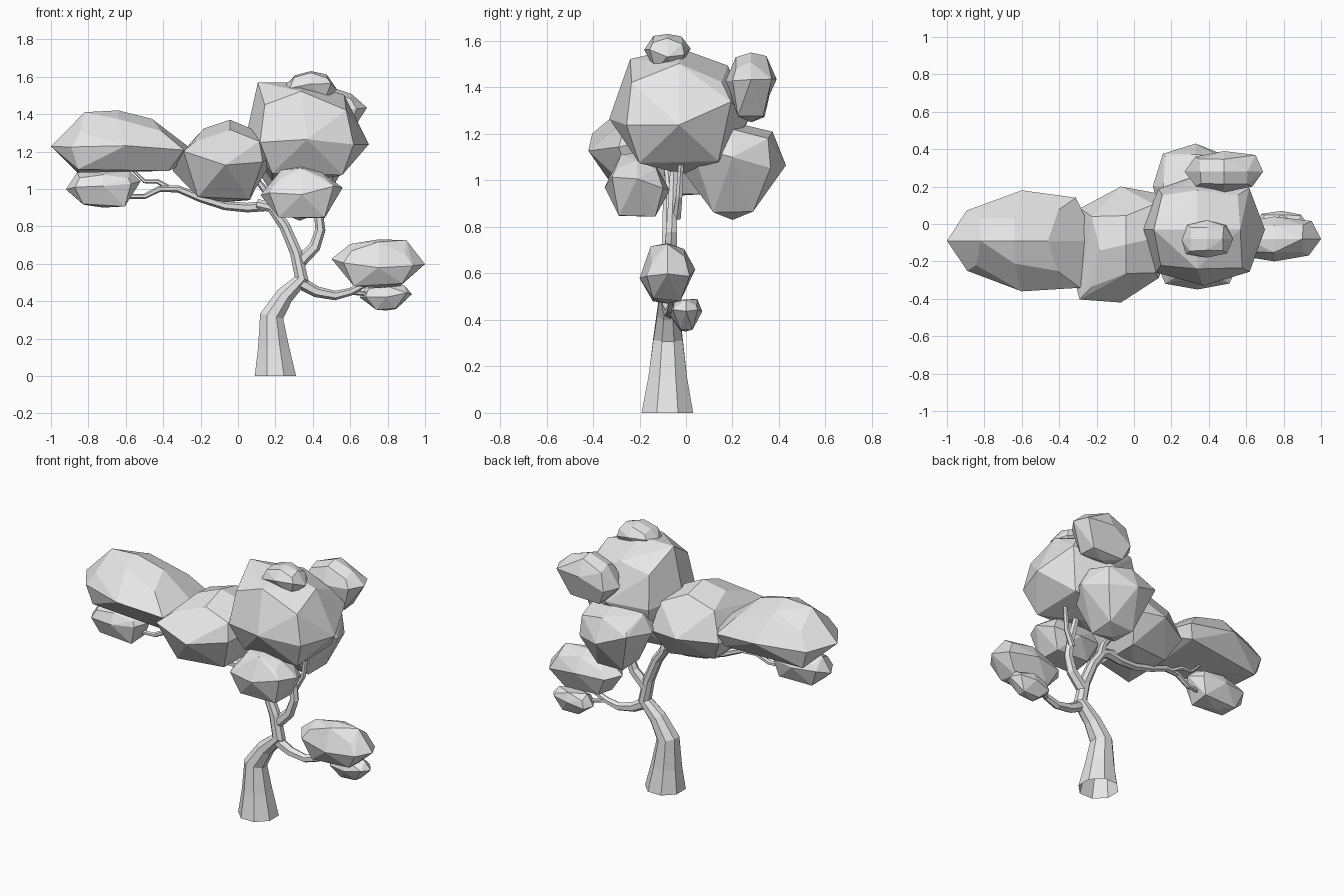
import bpy
import bmesh
import math
import random
from mathutils import Vector

random.seed(4)

cube = bpy.data.objects.get("Cube")
if cube:
    bpy.data.objects.remove(cube, do_unlink=True)

# One plain grey for the whole tree
grey = bpy.data.materials.new("plain_grey")
grey.use_nodes = True
tone = (.8, .8, .8, 1)
grey.diffuse_color = tone
grey.node_tree.nodes["Principled BSDF"].inputs["Base Color"].default_value = tone


def finish(name, bm):
    bmesh.ops.recalc_face_normals(bm, faces=bm.faces[:])
    mesh = bpy.data.meshes.new(name)
    bm.to_mesh(mesh)
    bm.free()
    mesh.materials.append(grey)
    obj = bpy.data.objects.new(name, mesh)
    bpy.context.collection.objects.link(obj)


def foliage(name, centre, half, waist=0, top=.6, bottom=.65, taper=0, skew=0, lean=0):
    """Faceted leaf clump: an eight-cornered waist with smaller rings above and below."""
    bm = bmesh.new()

    def corner(k, scale, height, shift=0):
        # Diagonal corners vary, so that the plan is irregular
        reach = scale * (random.uniform(1, 1.15) if k % 2 else 1)
        angle = math.tau * k / 8
        x = reach * math.cos(angle)
        y = reach * math.sin(angle) * (1 + taper * x) + skew * x
        place = (x + shift, y, height)
        bm.verts.new([c + p * h for c, p, h in zip(centre, place, half)])

    for k in range(8):
        corner(k, 1, waist + random.uniform(-.25, .25))
        if k % 2:
            corner(k, (1 + top) / 2, (1 + waist) / 2 + random.uniform(-.1, .1), lean / 2)
            corner(k, bottom, random.uniform(-1, -.8))
        else:
            corner(k, top, random.uniform(.7, 1), lean)
    corner(0, 0, 1, lean)
    corner(0, 0, -1)

    hull = bmesh.ops.convex_hull(bm, input=bm.verts[:])
    spare = {g for g in hull["geom_interior"] + hull["geom_unused"]
             if isinstance(g, bmesh.types.BMVert)}
    bmesh.ops.delete(bm, geom=list(spare), context="VERTS")
    # Merge nearly flat neighbours into larger facets
    bmesh.ops.dissolve_limit(bm, angle_limit=math.radians(9),
                             verts=bm.verts[:], edges=bm.edges[:])
    finish(name, bm)


def limb(name, path, depth, radius, sides=6, ease=1):
    """Tapered tube through (x, z) stations; depth and radius run from start to end."""
    bm = bmesh.new()
    last = len(path) - 1
    spots = [Vector((x, depth[0] + (depth[1] - depth[0]) * i / last, z))
             for i, (x, z) in enumerate(path)]
    rings = []
    for i, spot in enumerate(spots):
        along = (spots[min(i + 1, last)] - spots[max(i - 1, 0)]).normalized()
        side = Vector((0, 1, 0))
        side = (side - along * side.dot(along)).normalized()
        other = along.cross(side)
        thick = radius[1] + (radius[0] - radius[1]) * (1 - i / last) ** ease
        ring = []
        for k in range(sides):
            angle = math.tau * (k + .5) / sides
            place = spot + (side * math.cos(angle) + other * math.sin(angle)) * thick
            if spot.z == 0:
                place.z = 0
            ring.append(bm.verts.new(place))
        rings.append(ring)
    for lower, upper in zip(rings, rings[1:]):
        for k in range(sides):
            n = (k + 1) % sides
            bm.faces.new((lower[k], lower[n], upper[n], upper[k]))
    bm.faces.new(rings[-1])
    finish(name, bm)


# Trunk bending right, then sweeping back to the left
limb("trunk", [(.2, 0), (.19, .15), (.18, .32), (.25, .43), (.34, .52),
               (.31, .66), (.25, .8), (.18, .9), (.1, .92)],
     depth=(-.08, -.07), radius=(.12, .03), sides=8, ease=3)

# Branches
limb("left_branch", [(.16, .91), (.05, .9), (-.07, .91), (-.2, .95), (-.32, 1),
                     (-.42, 1), (-.5, .96), (-.6, .96), (-.7, 1)],
     depth=(-.06, -.14), radius=(.028, .01))
limb("left_twig", [(-.36, 1), (-.43, 1.04), (-.5, 1.04), (-.56, 1.1)],
     depth=(-.1, -.08), radius=(.015, .008))
limb("centre_twig", [(.2, .88), (.17, .96), (.1, 1.05)],
     depth=(-.06, -.08), radius=(.025, .015))
limb("upper_fork", [(.32, .6), (.41, .69), (.44, .78), (.43, .88), (.4, 1), (.38, 1.1)],
     depth=(-.07, -.05), radius=(.035, .016))
limb("upper_twig", [(.43, .84), (.48, .93), (.5, 1.1)],
     depth=(-.04, -.02), radius=(.02, .012))
limb("low_branch", [(.33, .5), (.42, .45), (.52, .43), (.6, .45), (.68, .49), (.76, .54)],
     depth=(-.08, -.05), radius=(.034, .012))
limb("low_twig", [(.6, .45), (.68, .44), (.75, .42)],
     depth=(-.06, 0), radius=(.016, .008))

# Leaf clumps on the left
foliage("far_left_clump", centre=(-.6, -.09, 1.25), half=(.4, .27, .17),
        waist=-.3, top=.45, bottom=.8, taper=.25, lean=-.1)
foliage("small_left_clump", centre=(-.72, -.14, 1), half=(.2, .11, .1),
        waist=.2, top=.7, bottom=.75)
foliage("middle_clump", centre=(-.07, -.11, 1.15), half=(.28, .31, .22),
        top=.5, skew=.2, lean=.1)

# Crown clumps
foliage("crown_clump", centre=(.37, -.03, 1.3), half=(.33, .3, .27),
        top=.7, bottom=.75, lean=-.1)
foliage("crown_cap", centre=(.39, -.08, 1.55), half=(.14, .1, .08))
foliage("upper_back_clump", centre=(.48, .28, 1.4), half=(.21, .11, .15))
foliage("lower_back_clump", centre=(.33, .2, 1.04), half=(.23, .23, .21),
        waist=.3, top=.75, bottom=.5)
foliage("lower_front_clump", centre=(.34, -.21, .98), half=(.22, .14, .14),
        top=.5, bottom=.7)

# Low clumps on the right
foliage("low_right_clump", centre=(.75, -.08, .6), half=(.25, .12, .13))
foliage("small_right_clump", centre=(.79, 0, .42), half=(.14, .07, .07),
        waist=.1, top=.7, bottom=.5)
